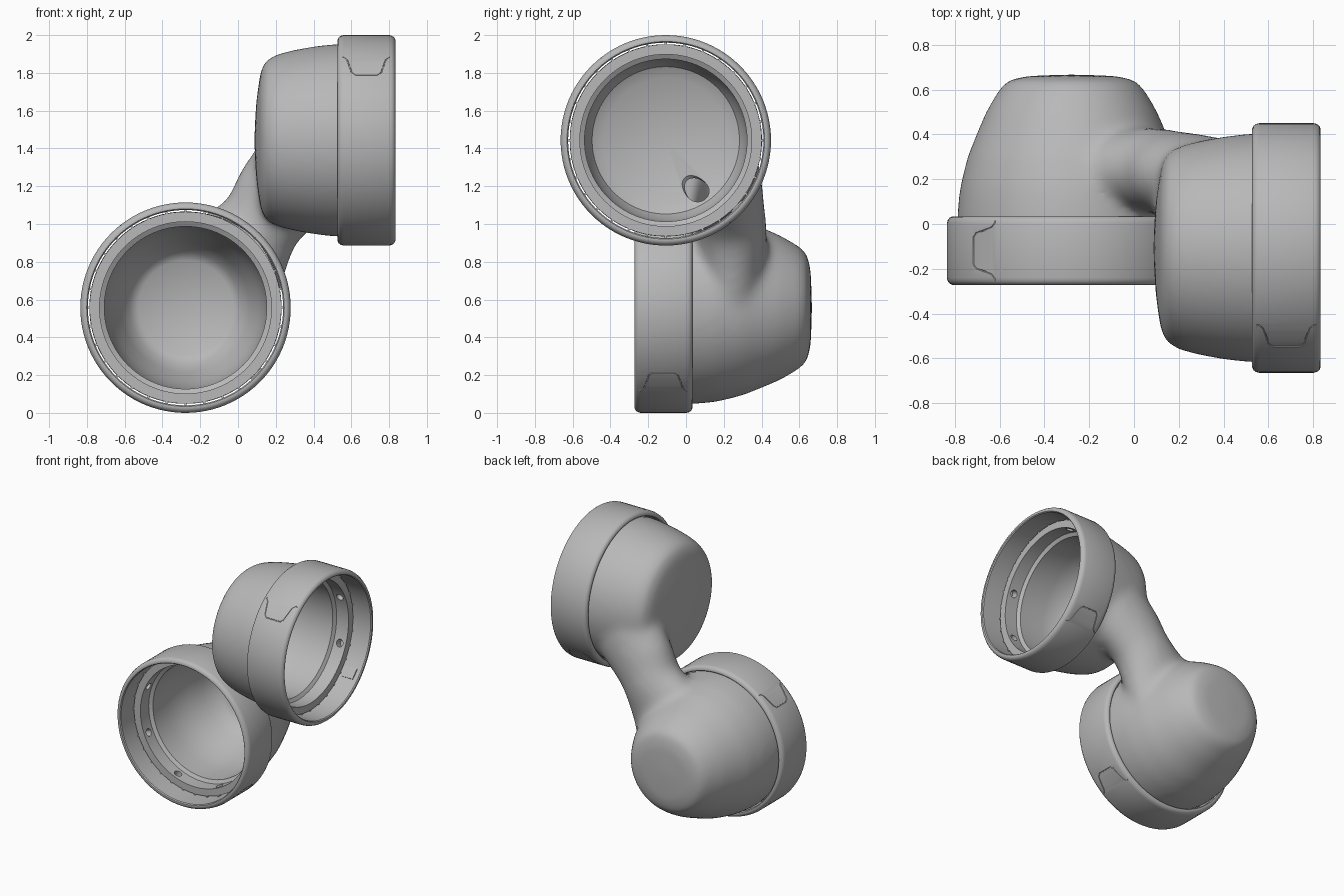
import bpy, bmesh, math
from mathutils import Matrix, Vector

if "Cube" in bpy.data.objects:
    bpy.data.objects.remove(bpy.data.objects["Cube"], do_unlink=True)

grey = bpy.data.materials.new("plain_grey")
grey.use_nodes = True
GREY = (0.48, 0.48, 0.48, 1)
grey.diffuse_color = GREY
grey.node_tree.nodes["Principled BSDF"].inputs["Base Color"].default_value = GREY


def frame(right, out, centre):
    """Local x = right, y = world up, z = out of the cup mouth."""
    m = Matrix((right, (0, 0, 1), out)).transposed().to_4x4()
    m.translation = centre
    return m


def make(name, bm, matrix=Matrix()):
    bm.transform(matrix)
    bmesh.ops.recalc_face_normals(bm, faces=bm.faces)
    mesh = bpy.data.meshes.new(name)
    bm.to_mesh(mesh)
    bm.free()
    mesh.materials.append(grey)
    obj = bpy.data.objects.new(name, mesh)
    bpy.context.collection.objects.link(obj)
    return obj


def lathe(bm, profile, closed=False):
    """Spin (radius, depth) points about the cup axis; depth runs inward."""
    verts = [bm.verts.new((r, 0, -d)) for r, d in profile]
    pairs = list(zip(verts, verts[1:]))
    if closed:
        pairs.append((verts[-1], verts[0]))
    edges = [bm.edges.new(p) for p in pairs]
    bmesh.ops.spin(bm, geom=verts + edges, cent=(0, 0, 0), axis=(0, 0, 1),
                   angle=math.tau, steps=96)
    bmesh.ops.remove_doubles(bm, verts=bm.verts, dist=0.0001)


def around(count, radius, depth, start=0.0):
    """Matrices spaced around the axis, each with local x pointing outward."""
    for i in range(count):
        turn = Matrix.Rotation(start + math.tau * i / count, 4, "Z")
        yield turn @ Matrix.Translation((radius, 0, -depth))


def select_only(obj):
    bpy.ops.object.select_all(action="DESELECT")
    obj.select_set(True)
    bpy.context.view_layer.objects.active = obj


def cut(obj, cutter):
    mod = obj.modifiers.new("cut", "BOOLEAN")
    mod.operation = "DIFFERENCE"
    mod.solver = "EXACT"
    mod.object = cutter
    cutter.hide_render = True


def finish(obj, cutters=()):
    select_only(obj)
    bpy.ops.object.convert(target="MESH")
    for c in cutters:
        bpy.data.objects.remove(c, do_unlink=True)
    select_only(obj)
    bpy.ops.object.shade_smooth_by_angle(angle=math.radians(35))


LOWER = frame((1, 0, 0), (0, -1, 0), (-0.278, -0.272, 0.557))
UPPER = frame((0, 1, 0), (1, 0, 0), (0.833, -0.107, 1.443))

# Outer cup shapes
LOWER_SHELL = [(0, .1), (.508, .1), (.512, .3), (.5, .43), (.466, .57), (.426, .67),
               (.384, .77), (.326, .87), (.285, .915), (.2, .932), (0, .94)]
UPPER_SHELL = [(0, .1), (.508, .1), (.512, .3), (.499, .42), (.48, .53), (.455, .63),
               (.422, .69), (.36, .715), (.2, .737), (0, .748)]
# Inner bowls
LOWER_BOWL = [(.43, .42), (.417, .52), (.39, .62), (.34, .74), (.295, .83), (.25, .86),
              (0, .87)]
UPPER_BOWL = [(.43, .46), (.42, .57), (.39, .63), (.33, .662), (0, .69)]

# Neck stations: position, reach across the elbow plane
NECK = [((-.1, .24, .7), .33), ((0, .24, .84), .27), ((.09, .24, .96), .225),
        ((.15, .23, 1.05), .22), ((.22, .22, 1.15), .245), ((.33, .2, 1.27), .27)]
NECK_DEPTH = 0.19
STEPS = 6

# Body skin: two cups and the neck, fused and softened
body_bm = bmesh.new()
for profile, place in ((LOWER_SHELL, LOWER), (UPPER_SHELL, UPPER)):
    part = bmesh.new()
    lathe(part, profile)
    part.transform(place)
    bmesh.ops.recalc_face_normals(part, faces=part.faces)
    temp = bpy.data.meshes.new("temp")
    part.to_mesh(temp)
    part.free()
    body_bm.from_mesh(temp)
    bpy.data.meshes.remove(temp)
for (p, r), (q, s) in zip(NECK, NECK[1:]):
    for i in range(STEPS):
        t = i / STEPS
        reach = r + (s - r) * t
        place = Matrix.Translation(Vector(p).lerp(Vector(q), t))
        bmesh.ops.create_uvsphere(body_bm, u_segments=32, v_segments=16, radius=1,
                                  matrix=place @ Matrix.Diagonal((reach, NECK_DEPTH, reach, 1)))
body = make("elbow_body", body_bm)
remesh = body.modifiers.new("fuse", "REMESH")
remesh.mode = "VOXEL"
remesh.voxel_size = 0.02
soft = body.modifiers.new("soften", "SMOOTH")
soft.factor = 0.5
soft.iterations = 30
select_only(body)
bpy.ops.object.convert(target="MESH")

# Open the skin at each mouth, where the liner takes over
bm = bmesh.new()
bm.from_mesh(body.data)
for place in (LOWER, UPPER):
    to_local = place.inverted()
    faces = []
    for f in bm.faces:
        c = to_local @ f.calc_center_median()
        if c.xy.length < 0.55 and c.z > -0.4:
            faces.append(f)
    geom = set(faces)
    for f in faces:
        geom.update(f.edges, f.verts)
    bmesh.ops.bisect_plane(bm, geom=list(geom), plane_co=place @ Vector((0, 0, -.29)),
                           plane_no=place.to_3x3() @ Vector((0, 0, 1)), clear_outer=True)
bm.to_mesh(body.data)
bm.free()
finish(body)


def passage_cutter():
    """Slanted bore from the upper bowl floor into the hollow neck."""
    start, end = Vector((.23, 0, 1.24)), Vector((.08, .14, 1.09))
    axis = end - start
    bm = bmesh.new()
    bmesh.ops.create_cone(bm, cap_ends=True, segments=32, radius1=0.06, radius2=0.06,
                          depth=axis.length,
                          matrix=Matrix.Translation((start + end) / 2)
                          @ axis.to_track_quat("Z", "Y").to_matrix().to_4x4())
    return make("passage_cutter", bm)


# Collars with rounded rims, split by two interlocking seams each
RIM = [(.517, .008), (.523, .001), (.532, 0), (.545, .006), (.553, .017), (.557, .032)]
COLLAR = RIM + [(r, .306 - d) for r, d in reversed(RIM)]
SEAM = [(-.02, 128), (.03, 128), (.05, 130), (.075, 140), (.095, 142)]
SEAM += [(.306 - d, a) for d, a in reversed(SEAM)]


def seam_cutter(place, turn):
    curve = bpy.data.curves.new("seam_cutter", "CURVE")
    curve.dimensions = "3D"
    curve.bevel_depth = 0.004
    curve.bevel_resolution = 1
    curve.use_fill_caps = True
    line = curve.splines.new("POLY")
    line.points.add(len(SEAM) - 1)
    for point, (d, a) in zip(line.points, SEAM):
        a = math.radians(a + turn)
        point.co = (*(place @ Vector((.557 * math.cos(a), .557 * math.sin(a), -d))), 1)
    obj = bpy.data.objects.new("seam_cutter", curve)
    bpy.context.collection.objects.link(obj)
    select_only(obj)
    bpy.ops.object.convert(target="MESH")
    return bpy.context.view_layer.objects.active


for label, place, bowl in (("lower", LOWER, LOWER_BOWL), ("upper", UPPER, UPPER_BOWL)):
    # Liner: flange, stepped mouth and bowl, with a ring of drilled holes
    inside = [(.508, .15), (.455, .15), (.455, .25), (.43, .265)] + bowl
    outside = [(.508, .3)] + [(r + .02 if r else 0, d + .015) for r, d in bowl]
    bm = bmesh.new()
    lathe(bm, inside[::-1] + outside)
    liner = make(label + "_liner", bm, place)
    bm = bmesh.new()
    for m in around(8, 0.48, 0.2, math.pi / 8):
        bmesh.ops.create_cone(bm, cap_ends=True, segments=16, radius1=0.027, radius2=0.027,
                              depth=0.14, matrix=m @ Matrix.Rotation(math.pi / 2, 4, "Y"))
    cutters = [make("hole_cutter", bm, place)]
    if label == "upper":
        cutters.append(passage_cutter())
    for c in cutters:
        cut(liner, c)
    finish(liner, cutters)

    # Collar
    bm = bmesh.new()
    lathe(bm, COLLAR, closed=True)
    collar = make(label + "_collar", bm, place)
    seams = [seam_cutter(place, turn) for turn in (0, 180)]
    for s in seams:
        cut(collar, s)
    finish(collar, seams)

    # Small teeth bridging the gap between collar and cup
    bm = bmesh.new()
    for m in around(32, 0.511, 0.16):
        bmesh.ops.create_cube(bm, size=1, matrix=m @ Matrix.Diagonal((.016, .011, .02, 1)))
    make(label + "_teeth", bm, place)

    # Latch plate inside the collar
    bm = bmesh.new()
    for m in around(1, 0.513, 0.085, math.radians(317)):
        bmesh.ops.create_cube(bm, size=1, matrix=m @ Matrix.Diagonal((.009, .08, .09, 1)))
    make(label + "_latch", bm, place)
